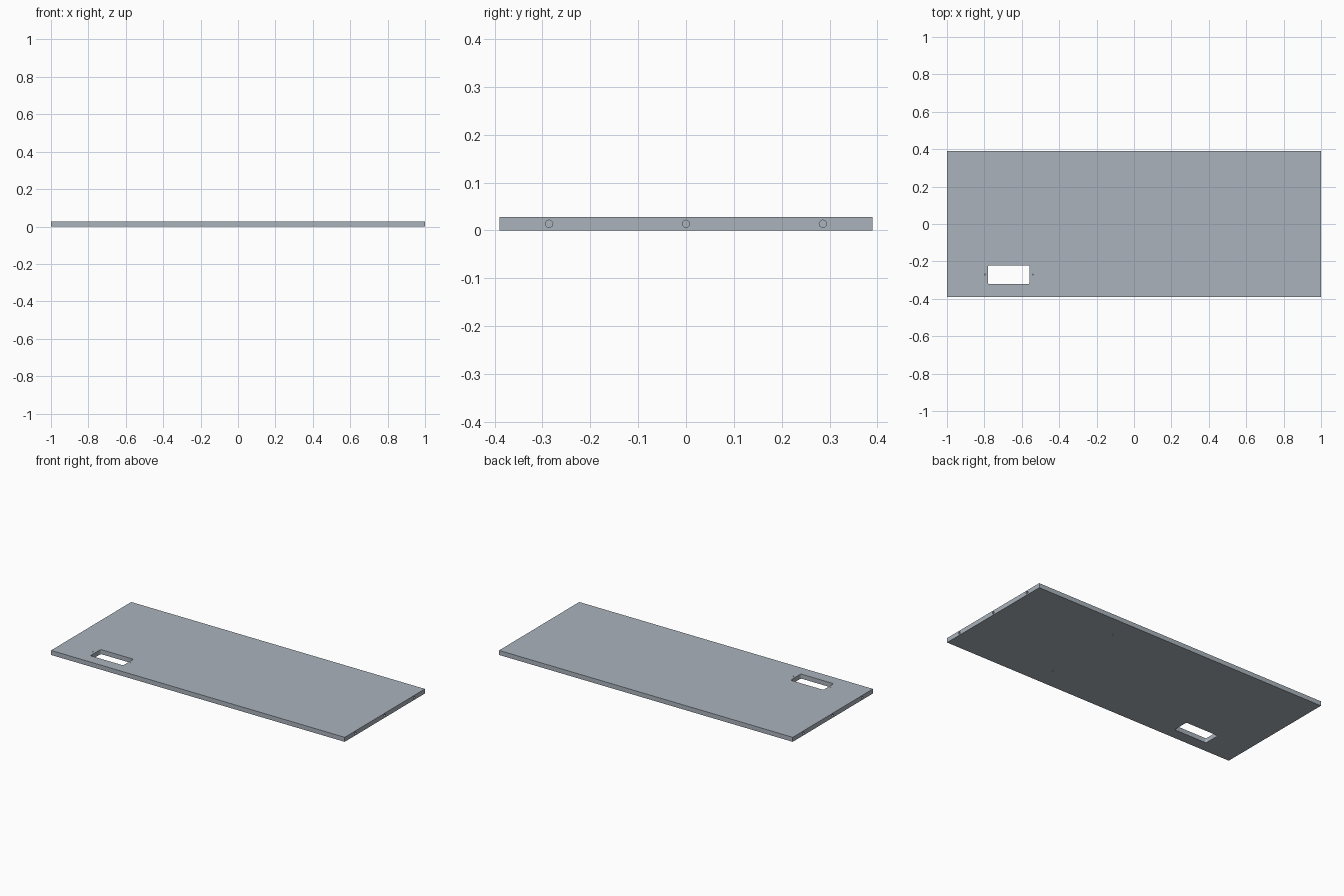
import bpy, bmesh
from math import radians
from mathutils import Matrix

if "Cube" in bpy.data.objects:
    bpy.data.objects.remove(bpy.data.objects["Cube"])

L, W, T = 2.0, 0.78, 0.028


def make_object(name, bm):
    bmesh.ops.recalc_face_normals(bm, faces=bm.faces)
    mesh = bpy.data.meshes.new(name)
    bm.to_mesh(mesh)
    bm.free()
    obj = bpy.data.objects.new(name, mesh)
    bpy.context.collection.objects.link(obj)
    return obj


def add_box(bm, centre, size):
    m = Matrix.Translation(centre) @ Matrix.Diagonal((*size, 1))
    return bmesh.ops.create_cube(bm, size=1, matrix=m)["verts"]


def add_hole(bm, centre, radius, length, along_x=False, sides=24):
    m = Matrix.Translation(centre)
    if along_x:
        m = m @ Matrix.Rotation(radians(90), 4, 'Y')
    bmesh.ops.create_cone(bm, cap_ends=True, segments=sides, radius1=radius,
                          radius2=radius, depth=length, matrix=m)


# Blue-grey finish
paint = bpy.data.materials.new("blue_grey")
paint.diffuse_color = (0.40, 0.45, 0.505, 1)
paint.use_nodes = True
paint.node_tree.nodes["Principled BSDF"].inputs["Base Color"].default_value = paint.diffuse_color

# Flat board
bm = bmesh.new()
add_box(bm, (0, 0, T / 2), (L, W, T))
board = make_object("board", bm)
board.data.materials.append(paint)

cut = bmesh.new()
# Rounded rectangular opening through the board
add_box(cut, (-0.669, -0.271, T / 2), (0.223, 0.1, 0.1))
upright = [e for e in cut.edges
           if abs((e.verts[0].co - e.verts[1].co).z) > 0.05]
bmesh.ops.bevel(cut, geom=upright, offset=0.008, segments=5, profile=0.5,
                affect='EDGES')

# Screw holes on either side of the opening, from the top
for x in (-0.797, -0.541):
    add_hole(cut, (x, -0.271, T), 0.003, 0.03, sides=16)

# Dowel holes in both ends
for x in (-1, 1):
    for y in (-0.286, 0, 0.286):
        add_hole(cut, (x, y, T / 2), 0.0075, 0.08, along_x=True)

# Screw holes in the underside
for y in (-0.26, 0.25):
    add_hole(cut, (0.36, y, 0), 0.004, 0.03, sides=16)

cutter = make_object("hole_cutter", cut)
cutter.data.materials.append(paint)
cutter.hide_render = True

# Cut all holes and discard the cutter
mod = board.modifiers.new("holes", 'BOOLEAN')
mod.operation = 'DIFFERENCE'
mod.solver = 'EXACT'
mod.object = cutter
bpy.context.view_layer.objects.active = board
board.select_set(True)
bpy.ops.object.modifier_apply(modifier=mod.name)
bpy.data.objects.remove(cutter, do_unlink=True)
bpy.ops.object.shade_smooth_by_angle(angle=radians(30))
